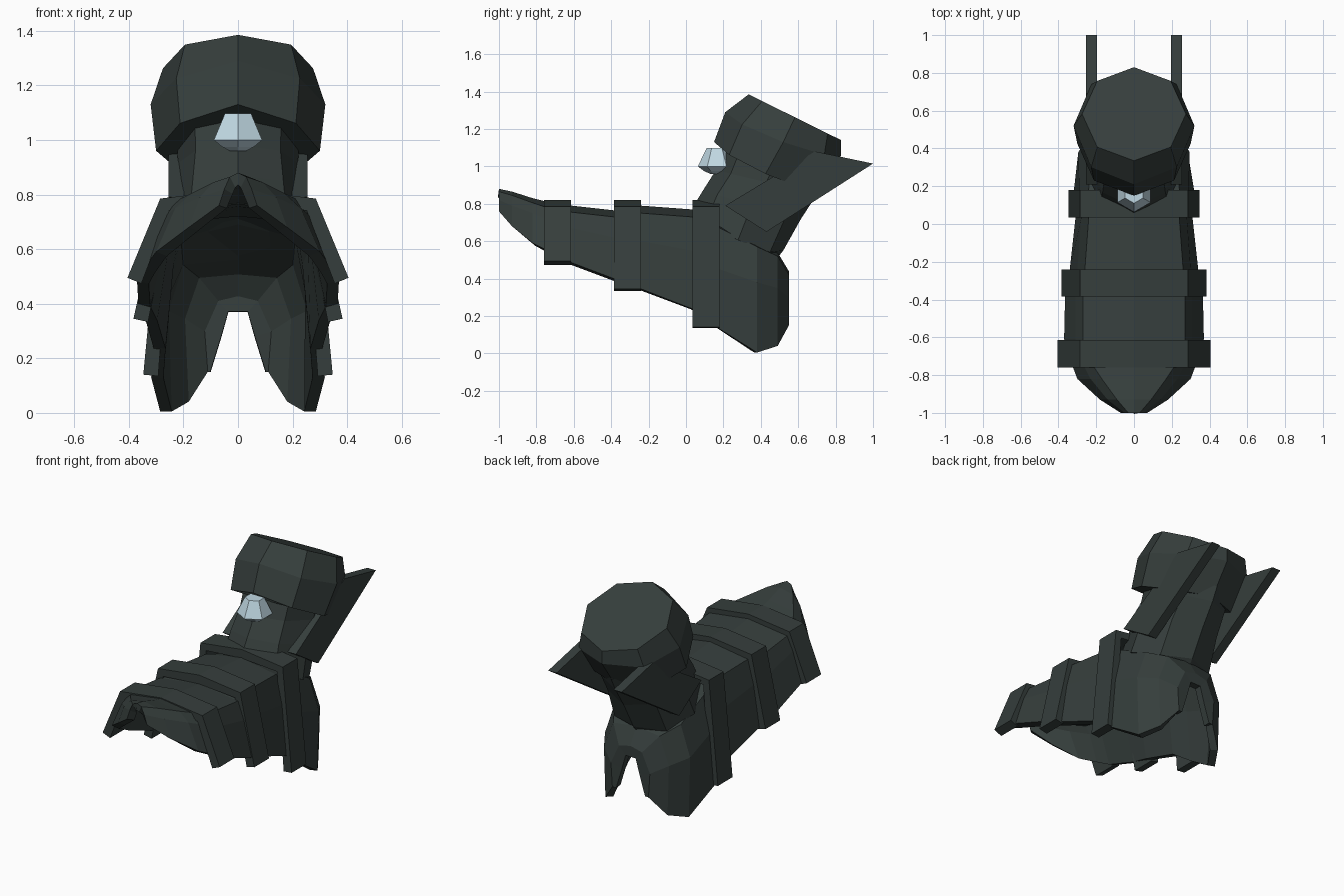
import bpy, bmesh, math

if "Cube" in bpy.data.objects:
    bpy.data.objects.remove(bpy.data.objects["Cube"])


def material(name, rgb):
    m = bpy.data.materials.new(name)
    m.diffuse_color = (*rgb, 1)
    m.use_nodes = True
    m.node_tree.nodes["Principled BSDF"].inputs["Base Color"].default_value = m.diffuse_color
    return m


DARK = material("dark green grey metal", (0.036, 0.048, 0.045))
GEM = material("pale blue gem", (0.53, 0.69, 0.77))


def loft(name, rings, mat, closed=True, shell=0):
    """Skin a list of rings; closed rings get caps, open ones can become a shell."""
    bm = bmesh.new()
    rows = [[bm.verts.new(p) for p in r] for r in rings]
    n = len(rows[0])
    for a, b in zip(rows, rows[1:]):
        for i in range(n if closed else n - 1):
            j = (i + 1) % n
            bm.faces.new((a[i], a[j], b[j], b[i]))
    if closed:
        bm.faces.new(rows[0])
        bm.faces.new(rows[-1])
        bmesh.ops.recalc_face_normals(bm, faces=bm.faces)
    else:
        bm.normal_update()
        if sum(f.normal.z * f.calc_area() for f in bm.faces) < 0:
            bmesh.ops.reverse_faces(bm, faces=bm.faces)
    me = bpy.data.meshes.new(name)
    bm.to_mesh(me)
    bm.free()
    me.materials.append(mat)
    ob = bpy.data.objects.new(name, me)
    bpy.context.collection.objects.link(ob)
    if shell:
        s = ob.modifiers.new("thickness", 'SOLIDIFY')
        s.thickness = shell
        s.offset = -1
    return ob


def arch(y, half):
    """Symmetric arch section from its half profile (centre first)."""
    left = [(-x, y, z) for x, z in reversed(half[1:])]
    return left + [(x, y, z) for x, z in half]


def ring(front, back, half_width, n=8, drop=0.0):
    """Tilted n-gon between a front and a back point in the yz plane."""
    out = []
    for i in range(n):
        a = 2 * math.pi * i / n
        t = (1 - math.cos(a)) / 2
        side = abs(math.sin(a))
        out.append((half_width * math.sin(a),
                    front[0] + (back[0] - front[0]) * t,
                    front[1] + (back[1] - front[1]) * t - drop * side))
    return out


# Open-bottomed foot shell, toe to heel
foot = [
    (-1.00, [(0, .88), (.03, .865), (.05, .82), (.07, .76)]),
    (-0.93, [(0, .865), (.09, .845), (.14, .79), (.18, .68)]),
    (-0.82, [(0, .83), (.17, .805), (.23, .75), (.30, .59)]),
    (-0.70, [(0, .80), (.25, .765), (.29, .70), (.345, .53)]),
    (-0.61, [(0, .79), (.27, .755), (.31, .67), (.37, .485)]),
    (-0.385, [(0, .765), (.27, .73), (.31, .62), (.365, .40)]),
    (-0.24, [(0, .79), (.26, .75), (.30, .60), (.34, .345)]),
    (0.03, [(0, .77), (.24, .73), (.28, .55), (.31, .24)]),
    (0.18, [(0, .74), (.24, .67), (.29, .45), (.318, .13)]),
    (0.38, [(0, .60), (.23, .57), (.295, .38), (.285, .005)]),
    (0.49, [(0, .54), (.16, .52), (.225, .35), (.215, .04)]),
    (0.55, [(0, .44), (.08, .42), (.135, .30), (.125, .15)]),
    (0.548, [(0, .37), (.035, .37), (.06, .28), (.10, .15)]),
]
loft("foot_shell", [arch(y, h) for y, h in foot], DARK, closed=False, shell=.045)

# Three raised bands over the foot
bands = [(-.76, -.615, .405, .495), (-.385, -.24, .383, .345), (.035, .18, .347, .14)]
for k, (y0, y1, w, z) in enumerate(bands, 1):
    half = [(0, .82), (.285, .785), (w, z)]
    loft(f"foot_band_{k}", [arch(y0, half), arch(y1, half)], DARK,
         closed=False, shell=.055)

# Ankle shaft leaning backwards, flared where it meets the foot
loft("ankle_shaft", [
    ring((.12, .69), (.48, .50), .165),
    ring((.035, .78), (.52, .55), .255, drop=.06),
    ring((.09, .87), (.615, .72), .235),
    ring((.16, .98), (.70, .85), .22),
    ring((.235, 1.17), (.74, .93), .225),
], DARK)

# Octagonal cuff on top
loft("cuff", [
    ring((.15, 1.13), (.70, .88), .30, drop=.045),
    ring((.21, 1.29), (.83, 1.06), .32, drop=.045),
    ring((.335, 1.385), (.83, 1.14), .275),
], DARK)

# Swept-back side wings
wing = [(.21, .79), (.43, .65), (1.0, 1.015), (.69, 1.08)]
for side, s in (("right", 1), ("left", -1)):
    loft(f"wing_{side}", [[(s * x, y, z) for y, z in wing] for x in (.197, .254)], DARK)


# Faceted gem on the front of the shaft
def gem_ring(z, r, y=.165):
    return [(r * math.sin(a), y - r * math.cos(a), z)
            for a in (i * math.pi / 3 for i in range(6))]


loft("gem", [gem_ring(.96, .035), gem_ring(.975, .068), gem_ring(1.0, .102),
             gem_ring(1.097, .055)], GEM)
